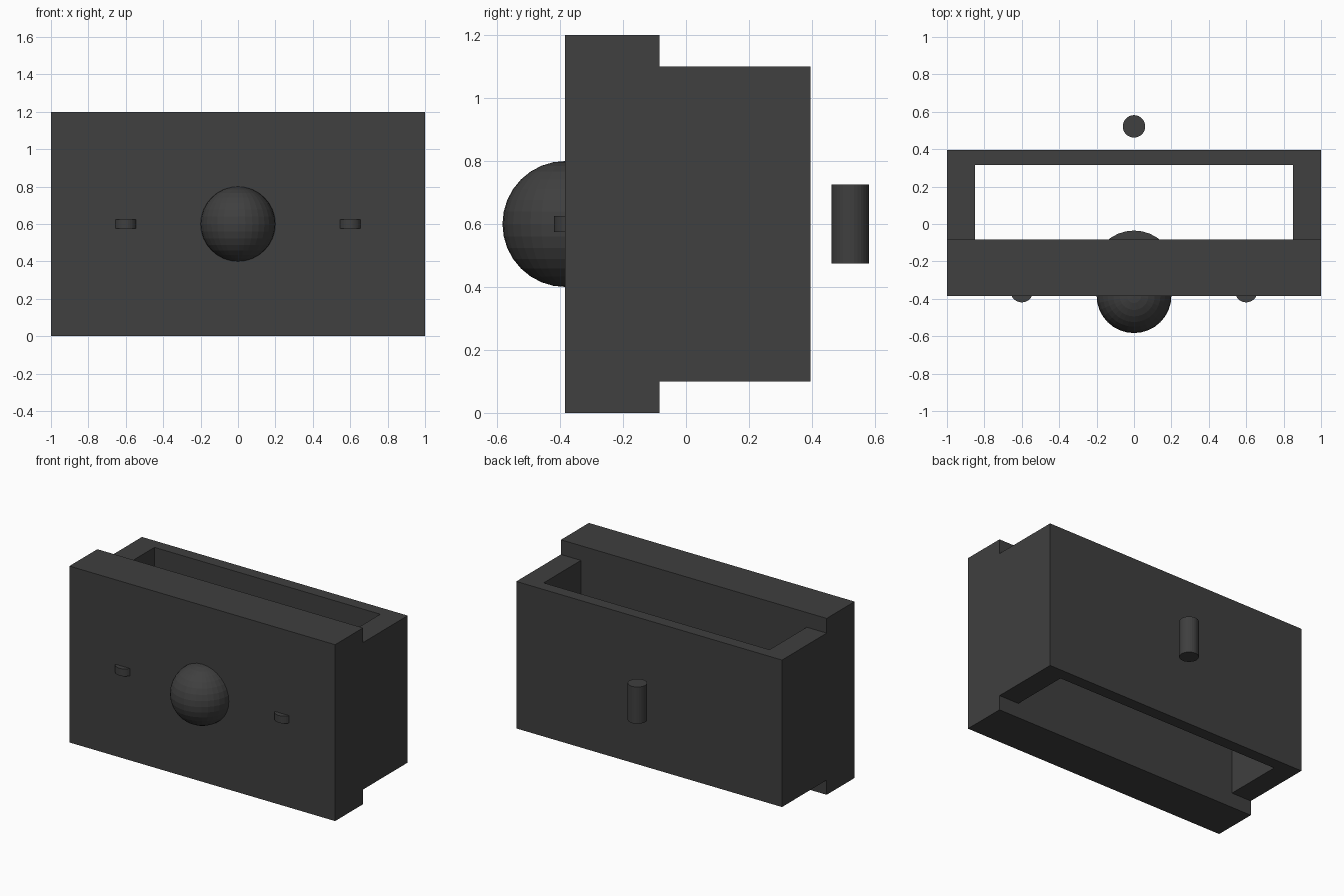
import bpy, bmesh
from mathutils import Matrix

if "Cube" in bpy.data.objects:
    bpy.data.objects.remove(bpy.data.objects["Cube"])

dark = bpy.data.materials.new("dark_grey")
dark.diffuse_color = (0.05, 0.05, 0.05, 1)
dark.use_nodes = True
dark.node_tree.nodes["Principled BSDF"].inputs["Base Color"].default_value = dark.diffuse_color


def add_object(name, bm):
    bmesh.ops.recalc_face_normals(bm, faces=bm.faces)
    mesh = bpy.data.meshes.new(name)
    bm.to_mesh(mesh)
    bm.free()
    mesh.materials.append(dark)
    bpy.context.collection.objects.link(bpy.data.objects.new(name, mesh))


def prism(name, outline, z0, z1):
    """Extrude an xy outline from z0 up to z1."""
    bm = bmesh.new()
    face = bm.faces.new([bm.verts.new((x, y, z0)) for x, y in outline])
    top = bmesh.ops.extrude_face_region(bm, geom=[face])["geom"]
    bmesh.ops.translate(bm, vec=(0, 0, z1 - z0),
                        verts=[v for v in top if isinstance(v, bmesh.types.BMVert)])
    add_object(name, bm)


def upright_cylinder(name, x, y, radius, height):
    bm = bmesh.new()
    bmesh.ops.create_cone(bm, cap_ends=True, segments=32, radius1=radius, radius2=radius,
                          depth=height, matrix=Matrix.Translation((x, y, MID)))
    add_object(name, bm)


MID = 0.6
FRONT, JOIN, BACK = -0.384, -0.084, 0.396

# Thick front door
prism("front_door", [(-1, FRONT), (1, FRONT), (1, JOIN), (-1, JOIN)], 0, 1.2)

# U-shaped body: two side walls and a back wall, open top and bottom
half = [(0.85, JOIN), (1, JOIN), (1, BACK)]
inner = BACK - 0.08
prism("body_walls", half + [(-x, y) for x, y in reversed(half)]
      + [(-0.85, inner), (0.85, inner)], 0.1, 1.1)

# Round knob on the door
bm = bmesh.new()
bmesh.ops.create_uvsphere(bm, u_segments=32, v_segments=16, radius=0.2,
                          matrix=Matrix.Translation((0, -0.383, MID)))
add_object("knob", bm)

# Disc through the door behind the knob
upright_cylinder("inner_disc", 0, -0.255, 0.22, 0.05)

# Small studs either side of the knob
for side, x in (("left", -0.6), ("right", 0.6)):
    upright_cylinder(side + "_stud", x, -0.359, 0.06, 0.05)

# Free-standing rear handle
upright_cylinder("rear_handle", 0, 0.522, 0.06, 0.25)
